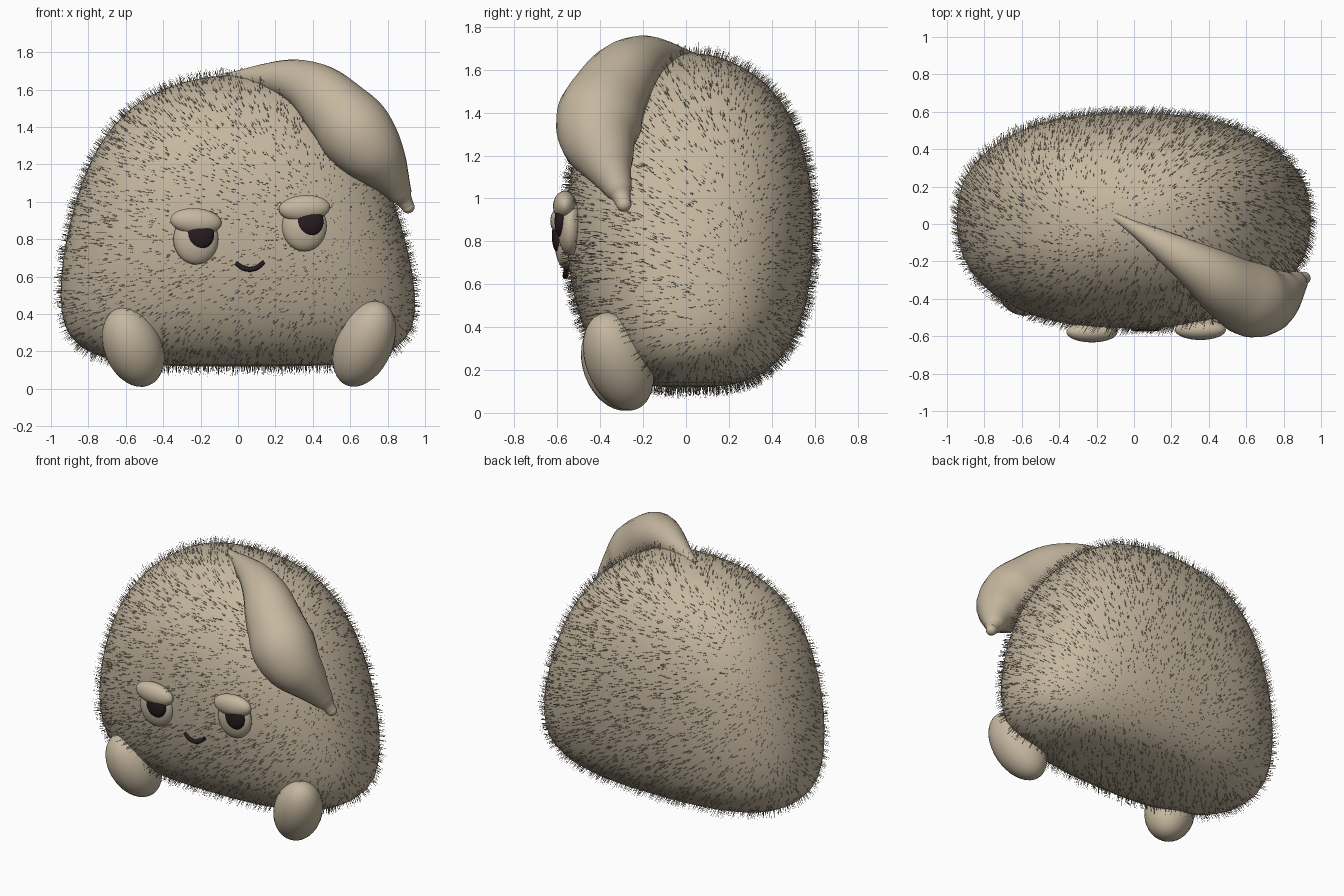
import bpy, bmesh, math, random
from mathutils import Vector, Matrix

random.seed(4)
if "Cube" in bpy.data.objects:
    bpy.data.objects.remove(bpy.data.objects["Cube"], do_unlink=True)


def make_material(name, rgb):
    mat = bpy.data.materials.new(name)
    mat.use_nodes = True
    color = (*rgb, 1)
    mat.diffuse_color = color
    bsdf = mat.node_tree.nodes["Principled BSDF"]
    bsdf.inputs["Base Color"].default_value = color
    bsdf.inputs["Roughness"].default_value = 0.8
    return mat


skin = make_material("warm tan", (0.56, 0.475, 0.35))
dark = make_material("near black", (0.02, 0.012, 0.014))


def add_object(name, bm, mat):
    mesh = bpy.data.meshes.new(name)
    bm.to_mesh(mesh)
    bm.free()
    mesh.materials.append(mat)
    mesh.shade_smooth()
    obj = bpy.data.objects.new(name, mesh)
    bpy.context.collection.objects.link(obj)
    return obj


def ellipsoid(name, center, radii, mat, axis=(0, 0, 1)):
    """Ellipsoid whose local z points along axis."""
    bm = bmesh.new()
    bmesh.ops.create_uvsphere(bm, u_segments=32, v_segments=20, radius=1)
    turn = Vector((0, 0, 1)).rotation_difference(Vector(axis)).to_matrix().to_4x4()
    bm.transform(Matrix.Translation(center) @ turn @ Matrix.Diagonal((*radii, 1)))
    return add_object(name, bm, mat)


def tube(name, points, mat):
    """Round tube through points of x, y, z and radius."""
    curve = bpy.data.curves.new(name, "CURVE")
    curve.dimensions = "3D"
    curve.bevel_depth = 1
    curve.bevel_resolution = 8
    curve.use_fill_caps = True
    spline = curve.splines.new("BEZIER")
    spline.resolution_u = 8
    spline.radius_interpolation = "CARDINAL"
    spline.bezier_points.add(len(points) - 1)
    for knot, (x, y, z, r) in zip(spline.bezier_points, points):
        knot.co = (x, y, z)
        knot.radius = r
        knot.handle_left_type = knot.handle_right_type = "AUTO"
    curve.materials.append(mat)
    obj = bpy.data.objects.new(name, curve)
    bpy.context.collection.objects.link(obj)
    bpy.ops.object.select_all(action="DESELECT")
    obj.select_set(True)
    bpy.context.view_layer.objects.active = obj
    bpy.ops.object.convert(target="MESH")
    bpy.context.object.data.shade_smooth()


# Body: stacked rounded sections (height, right, left, front, back)
sections = [
    (0.12, -0.35, 0.4, -0.12, 0.14),
    (0.135, -0.6, 0.64, -0.22, 0.25),
    (0.18, -0.79, 0.79, -0.32, 0.37),
    (0.27, -0.91, 0.92, -0.41, 0.46),
    (0.4, -0.955, 0.96, -0.49, 0.54),
    (0.6, -0.955, 0.945, -0.54, 0.585),
    (0.8, -0.925, 0.9, -0.565, 0.6),
    (1.0, -0.875, 0.84, -0.56, 0.595),
    (1.2, -0.805, 0.755, -0.53, 0.565),
    (1.38, -0.7, 0.635, -0.45, 0.5),
    (1.52, -0.56, 0.5, -0.34, 0.4),
    (1.61, -0.4, 0.35, -0.23, 0.28),
    (1.665, -0.2, 0.18, -0.11, 0.15),
]
SIDES = 32


def rounded(value):
    return math.copysign(abs(value) ** 0.82, value)


bm = bmesh.new()
rings = []
for z, x0, x1, y0, y1 in sections:
    ring = []
    for i in range(SIDES):
        a = math.tau * i / SIDES
        x = (x0 + x1) / 2 + (x1 - x0) / 2 * rounded(math.cos(a))
        y = (y0 + y1) / 2 + (y1 - y0) / 2 * rounded(math.sin(a))
        ring.append(bm.verts.new((x, y, z)))
    rings.append(ring)
for low, high in zip(rings, rings[1:]):
    for i in range(SIDES):
        j = (i + 1) % SIDES
        bm.faces.new((low[i], low[j], high[j], high[i]))
bottom = bm.verts.new((0, 0, 0.118))
top = bm.verts.new((0, 0.02, 1.682))
for i in range(SIDES):
    j = (i + 1) % SIDES
    bm.faces.new((rings[0][j], rings[0][i], bottom))
    bm.faces.new((rings[-1][i], rings[-1][j], top))
body = add_object("body", bm, skin)
body.modifiers.new("smooth", "SUBSURF").levels = 1
body.modifiers["smooth"].render_levels = 1

# Fur: fine tapered hairs scattered evenly and swept sideways around the body
bpy.context.view_layer.update()
surface = body.evaluated_get(bpy.context.evaluated_depsgraph_get()).to_mesh()
surface.calc_loop_triangles()
triangles = list(surface.loop_triangles)
picks = random.choices(triangles, weights=[t.area for t in triangles], k=7500)
bm = bmesh.new()
up = Vector((0, 0, 1))
for triangle in picks:
    a, b, c = [surface.vertices[v] for v in triangle.vertices]
    s, t = math.sqrt(random.random()), random.random()
    blend = ((a, 1 - s), (b, s * (1 - t)), (c, s * t))
    root = sum((v.co * w for v, w in blend), Vector())
    normal = sum((v.normal * w for v, w in blend), Vector()).normalized()
    jitter = Vector([random.uniform(-0.15, 0.15) for _ in range(3)])
    way = (normal - 0.55 * up.cross(normal) + jitter).normalized()
    side = way.orthogonal().normalized()
    tip = bm.verts.new(root + way * random.uniform(0.04, 0.06))
    base = [bm.verts.new(root - normal * 0.003 + 0.0018 * (Matrix.Rotation(math.tau * k / 3, 3, way) @ side))
            for k in range(3)]
    for k in range(3):
        bm.faces.new((base[k], base[(k + 1) % 3], tip))
add_object("fur", bm, skin)

# Single floppy ear
tube("floppy_ear", [
    (-0.1, 0.04, 1.655, 0.025),
    (0.11, -0.085, 1.665, 0.067),
    (0.36, -0.24, 1.625, 0.133),
    (0.55, -0.365, 1.465, 0.185),
    (0.67, -0.41, 1.32, 0.195),
    (0.795, -0.365, 1.16, 0.125),
    (0.875, -0.31, 1.03, 0.06),
    (0.908, -0.29, 0.975, 0.035),
], skin)
ellipsoid("ear_tip", (0.909, -0.29, 0.973), (0.035, 0.035, 0.035), skin)

# Feet
ellipsoid("left_foot", (0.675, -0.315, 0.24), (0.152, 0.152, 0.25), skin, (0.38, -0.33, 0.86))
ellipsoid("right_foot", (-0.56, -0.325, 0.225), (0.156, 0.156, 0.23), skin, (-0.36, -0.32, 0.87))

# Sleepy eyes: eyeball, pupil and heavy lid
for label, x, z, pupil_x, tilt in (("right", -0.225, 0.8, 0.025, -0.08), ("left", 0.355, 0.87, 0.03, 0.06)):
    y = -0.553 if label == "right" else -0.54
    ellipsoid(label + "_eyeball", (x, y, z), (0.12, 0.06, 0.135), skin)
    ellipsoid(label + "_pupil", (x + pupil_x, y - 0.043, z + 0.025), (0.072, 0.03, 0.078), dark)
    ellipsoid(label + "_eyelid", (x, y - 0.025, z + 0.095), (0.137, 0.055, 0.07), skin, (-tilt, 0, 1))

# Smile
tube("mouth", [
    (-0.012, -0.558, 0.672, 0.011),
    (0.035, -0.562, 0.643, 0.013),
    (0.09, -0.562, 0.643, 0.013),
    (0.14, -0.558, 0.678, 0.011),
], dark)
